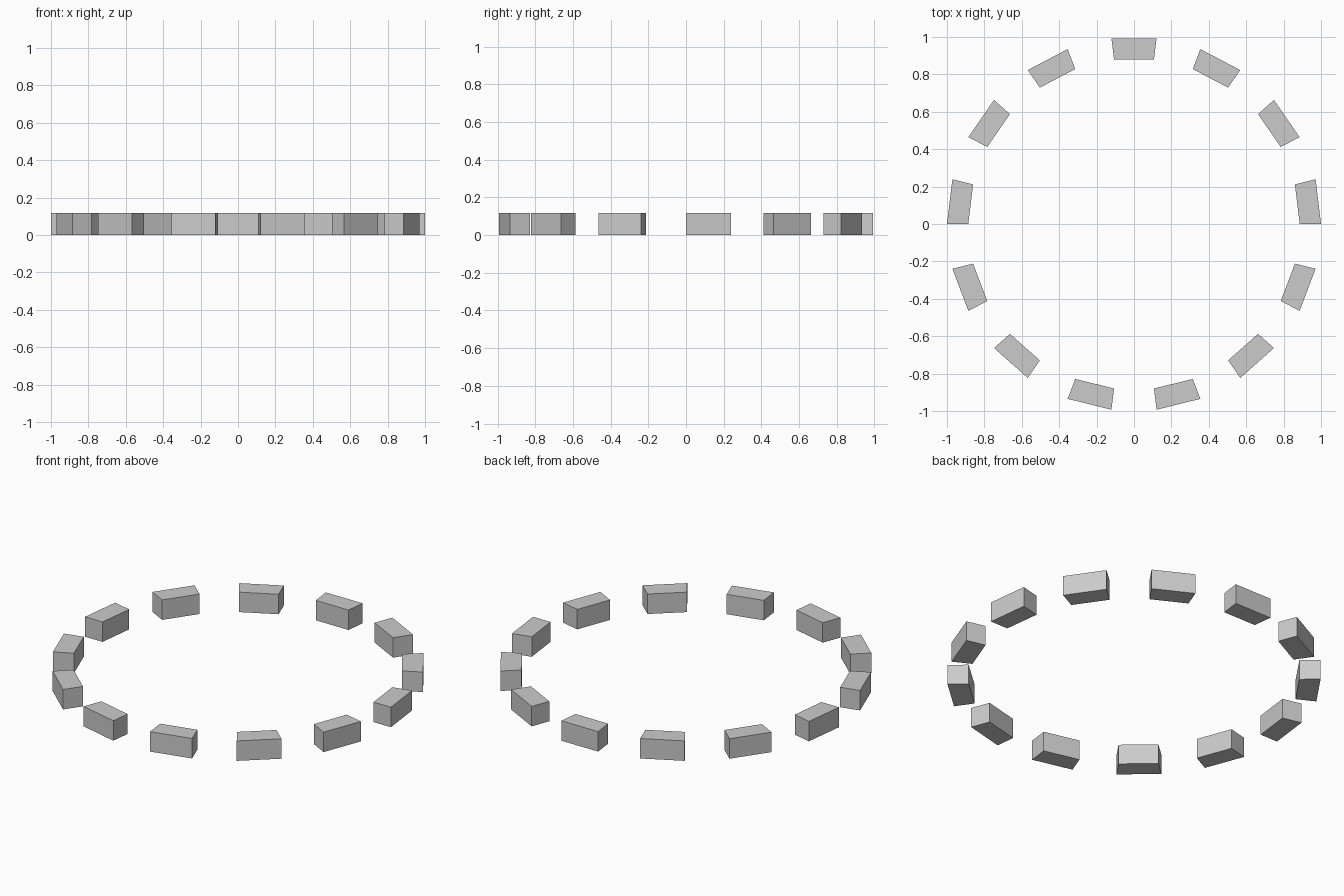
import bpy
from math import cos, sin, pi

if "Cube" in bpy.data.objects:
    bpy.data.objects.remove(bpy.data.objects["Cube"])

COUNT = 13           # blocks, filling every other side of a 26-sided ring
OUTER, INNER, HEIGHT = 1.0, 0.886, 0.118
STEP = pi / COUNT


def ring_block(index):
    # one straight-sided segment of the ring, extruded upwards
    a, b = 2 * index * STEP, (2 * index + 1) * STEP
    outline = [(INNER, a), (OUTER, a), (OUTER, b), (INNER, b)]
    verts = [(r * cos(t), r * sin(t), z) for z in (0, HEIGHT) for r, t in outline]
    faces = [(3, 2, 1, 0), (4, 5, 6, 7)]
    faces += [(i, (i + 1) % 4, (i + 1) % 4 + 4, i + 4) for i in range(4)]
    mesh = bpy.data.meshes.new("ring_block")
    mesh.from_pydata(verts, [], faces)
    obj = bpy.data.objects.new(f"ring_block_{index + 1}", mesh)
    bpy.context.collection.objects.link(obj)


# ring of separate blocks
for k in range(COUNT):
    ring_block(k)
